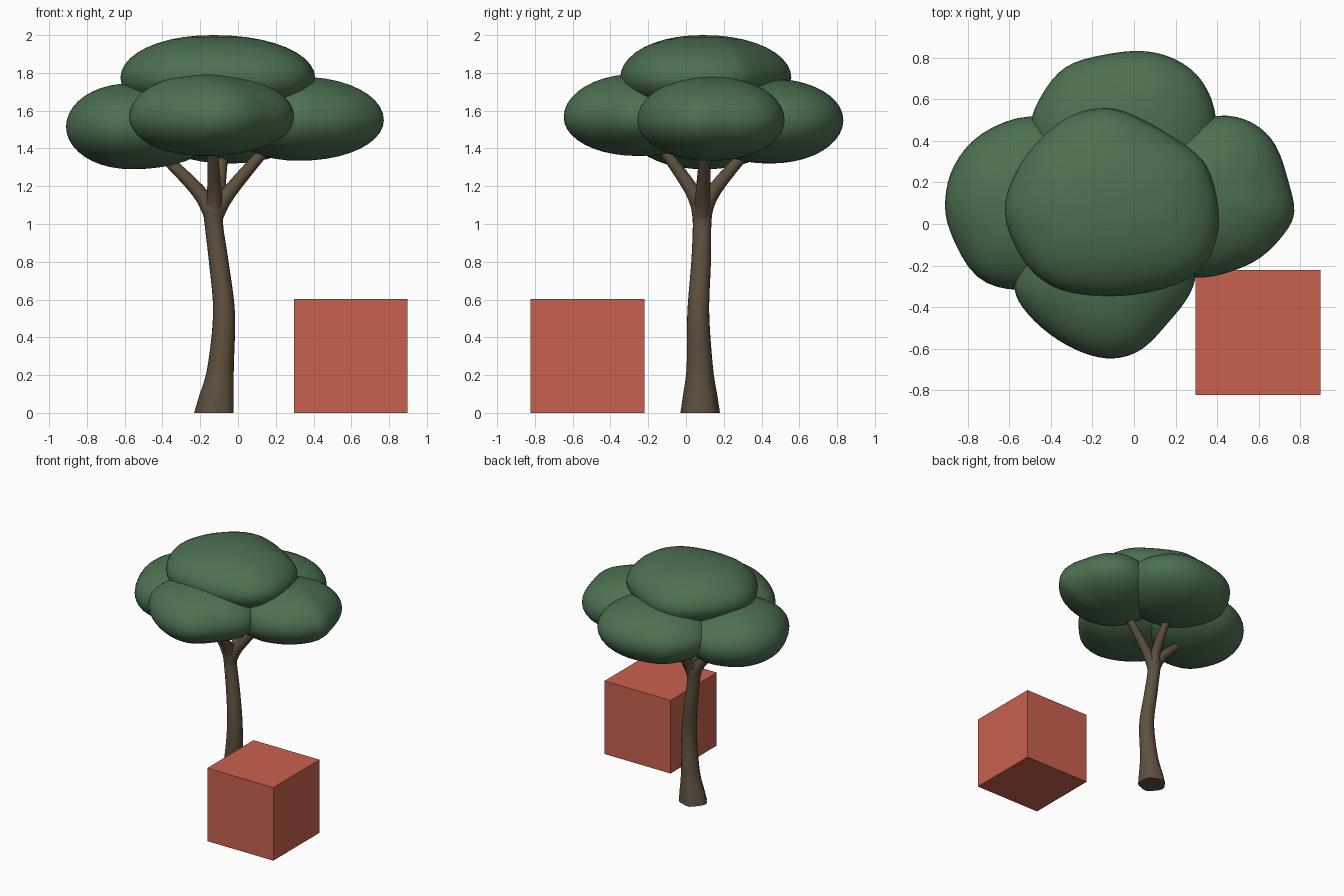
import bpy, bmesh, math
from mathutils import Vector

if "Cube" in bpy.data.objects:
    bpy.data.objects.remove(bpy.data.objects["Cube"])


def material(name, rgb):
    m = bpy.data.materials.new(name)
    m.diffuse_color = (*rgb, 1)
    m.use_nodes = True
    m.node_tree.nodes["Principled BSDF"].inputs["Base Color"].default_value = m.diffuse_color
    return m


LEAF = material("leaf green", (0.073, 0.162, 0.080))
BARK = material("bark brown", (0.112, 0.080, 0.048))
RED = material("brick red", (0.584, 0.119, 0.076))


def finish(name, bm, mat, smooth=True):
    bmesh.ops.recalc_face_normals(bm, faces=bm.faces)
    me = bpy.data.meshes.new(name)
    bm.to_mesh(me)
    bm.free()
    me.materials.append(mat)
    ob = bpy.data.objects.new(name, me)
    bpy.context.collection.objects.link(ob)
    if smooth:
        bpy.context.view_layer.objects.active = ob
        ob.select_set(True)
        bpy.ops.object.shade_smooth_by_angle(angle=math.radians(50))
        ob.select_set(False)
    return ob


def spline(pts, steps, closed=False):
    """Catmull-Rom curve through points of any dimension."""
    n, out = len(pts), []
    for i in range(n if closed else n - 1):
        idx = [i - 1, i, i + 1, i + 2]
        idx = [k % n if closed else min(max(k, 0), n - 1) for k in idx]
        a, b, c, d = (Vector(pts[k]) for k in idx)
        for s in range(steps):
            t = s / steps
            out.append(0.5 * (2 * b + (c - a) * t + (2 * a - 5 * b + 4 * c - d) * t * t
                              + (3 * b - a - 3 * c + d) * t ** 3))
    if not closed:
        out.append(Vector(pts[-1]))
    return out


def bridge(bm, rings):
    """Join rings of vertices into a skin."""
    for r0, r1 in zip(rings, rings[1:]):
        n = len(r0)
        for i in range(n):
            bm.faces.new((r0[i], r0[(i + 1) % n], r1[(i + 1) % n], r1[i]))


def clump(name, centre, outline, z_low, z_mid, z_high):
    """Cushion of leaves with a lumpy plan outline and elliptical section."""
    bm = bmesh.new()
    c = Vector(centre)
    # smooth the radius of the outline so the cushion swells evenly
    plan = spline(outline, 4, closed=True)
    n = len(plan)
    for _ in range(2):
        plan = [plan[i] * 0.5 + (plan[i - 1] + plan[(i + 1) % n]) * 0.25 for i in range(n)]
    rings, levels = [], 20
    for k in range(1, levels):
        a = -math.pi / 2 + math.pi * k / levels
        h = z_high - z_mid if a > 0 else z_mid - z_low
        z = z_mid + h * math.sin(a)
        f = math.cos(a) ** 0.95
        rings.append([bm.verts.new((*(c + (p - c) * f), z)) for p in plan])
    bridge(bm, rings)
    for ring, z in ((rings[0], z_low), (rings[-1], z_high)):
        pole = bm.verts.new((*c, z))
        for i in range(n):
            bm.faces.new((ring[i], ring[(i + 1) % n], pole))
    return finish(name, bm, LEAF)


def tube(name, pts, sides=16, flat=False, flare=0.0):
    """Tapered limb through (x, y, z, radius) points."""
    bm = bmesh.new()
    path = spline(pts, 5)
    rings = []
    for i, p in enumerate(path):
        d = path[min(i + 1, len(path) - 1)].xyz - path[max(i - 1, 0)].xyz
        d = Vector((0, 0, 1)) if flat else d.normalized()
        u = Vector((0, 1, 0)).cross(d).normalized()
        v = d.cross(u)
        ring = []
        for s in range(sides):
            a = 2 * math.pi * s / sides
            r = p[3] * (1 + flare * max(0, 1 - p[2] / 0.25) * math.cos(5 * a + math.pi))
            ring.append(bm.verts.new(p.xyz + u * r * math.cos(a) + v * r * math.sin(a)))
        rings.append(ring)
    bridge(bm, rings)
    bm.faces.new(rings[0])
    bm.faces.new(rings[-1])
    return finish(name, bm, BARK)


# Trunk with a flared foot and a gentle bend
tube("trunk", [(-0.122, 0.075, 0, 0.104), (-0.112, 0.075, 0.08, 0.093), (-0.092, 0.073, 0.24, 0.070),
               (-0.074, 0.065, 0.53, 0.058), (-0.102, 0.080, 0.80, 0.052),
               (-0.128, 0.085, 1.0, 0.049), (-0.128, 0.085, 1.1, 0.056), (-0.128, 0.085, 1.17, 0.025)],
     sides=20, flat=True, flare=0.06)

# Four branches reaching into the leaves
for label, mid, end in (("left", (-0.215, 0.09, 1.18), (-0.46, 0.10, 1.42)),
                        ("right", (-0.045, 0.09, 1.17), (0.22, 0.11, 1.48)),
                        ("front", (-0.125, 0.03, 1.18), (-0.14, -0.17, 1.46)),
                        ("back", (-0.105, 0.15, 1.18), (-0.07, 0.38, 1.45))):
    tube(label + "_branch", [(-0.128, 0.085, 1.03, 0.046), (*mid, 0.038), (*end, 0.024)], sides=12)

# Leaf clumps
clump("left_leaves", (-0.56, 0.10),
      [(-0.91, 0.12), (-0.87, 0.28), (-0.74, 0.435), (-0.5, 0.525), (-0.28, 0.45), (-0.13, 0.28),
       (-0.09, 0.08), (-0.18, -0.12), (-0.35, -0.27), (-0.55, -0.32), (-0.76, -0.26), (-0.89, -0.03)],
      1.29, 1.515, 1.745)
clump("right_leaves", (0.32, 0.13),
      [(0.775, 0.06), (0.745, 0.2), (0.685, 0.38), (0.57, 0.49), (0.4, 0.525), (0.15, 0.45), (0.0, 0.32),
       (-0.07, 0.12), (0.0, -0.08), (0.13, -0.21), (0.3, -0.26), (0.45, -0.235), (0.61, -0.165), (0.73, -0.04)],
      1.335, 1.55, 1.78)
clump("back_leaves", (-0.05, 0.44),
      [(-0.5, 0.48), (-0.44, 0.63), (-0.33, 0.76), (-0.15, 0.815), (0.04, 0.835), (0.2, 0.795), (0.33, 0.69),
       (0.40, 0.5), (0.36, 0.25), (0.2, 0.1), (-0.05, 0.05), (-0.3, 0.12), (-0.45, 0.3)],
      1.32, 1.55, 1.77)
clump("front_leaves", (-0.17, -0.25),
      [(-0.58, -0.28), (-0.54, -0.4), (-0.41, -0.53), (-0.25, -0.62), (-0.1, -0.65), (0.04, -0.605),
       (0.16, -0.48), (0.27, -0.34), (0.30, -0.2), (0.23, -0.02), (0.05, 0.12), (-0.15, 0.16),
       (-0.38, 0.1), (-0.53, -0.08)],
      1.36, 1.565, 1.795)
clump("top_leaves", (-0.13, 0.09),
      [(0.41, 0.05), (0.365, 0.25), (0.27, 0.365), (0.0, 0.525), (-0.17, 0.56), (-0.33, 0.51), (-0.46, 0.4),
       (-0.56, 0.27), (-0.63, 0.06), (-0.54, -0.17), (-0.4, -0.3), (-0.2, -0.347), (0.0, -0.34),
       (0.2, -0.295), (0.33, -0.21), (0.39, -0.1)],
      1.56, 1.775, 2.0)

# Plain box on the ground beside the tree
bm = bmesh.new()
bmesh.ops.create_cube(bm, size=0.602)
bmesh.ops.translate(bm, verts=bm.verts, vec=(0.597, -0.522, 0.301))
finish("box", bm, RED, smooth=False)
